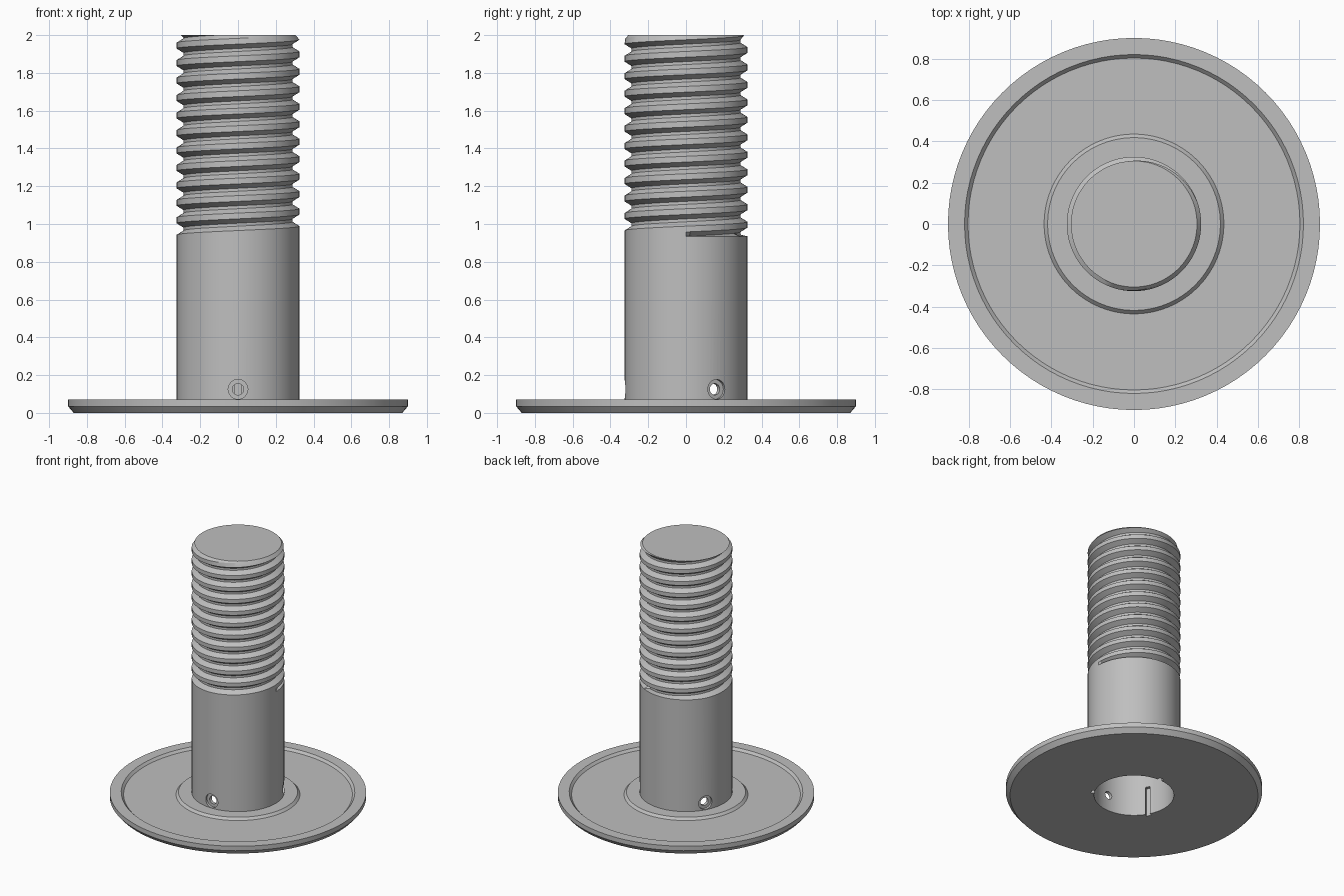
import bpy
import bmesh
import math
from mathutils import Matrix

SEGMENTS = 96
SHAFT_R = 0.325
THREAD_Z, TOP_Z = 0.935, 2.0
PITCH = 0.0925

if "Cube" in bpy.data.objects:
    bpy.data.objects.remove(bpy.data.objects["Cube"], do_unlink=True)

steel = bpy.data.materials.new("grey_steel")
steel.use_nodes = True
steel.diffuse_color = (0.52, 0.52, 0.52, 1)
steel.node_tree.nodes["Principled BSDF"].inputs["Base Color"].default_value = steel.diffuse_color


def make_object(name, bm):
    bmesh.ops.recalc_face_normals(bm, faces=bm.faces)
    mesh = bpy.data.meshes.new(name)
    bm.to_mesh(mesh)
    bm.free()
    obj = bpy.data.objects.new(name, mesh)
    mesh.materials.append(steel)
    bpy.context.collection.objects.link(obj)
    return obj


def activate(obj):
    bpy.ops.object.select_all(action='DESELECT')
    obj.select_set(True)
    bpy.context.view_layer.objects.active = obj


def smooth(obj):
    activate(obj)
    bpy.ops.object.shade_smooth_by_angle(angle=math.radians(25))


def lathe(name, profile):
    bm = bmesh.new()
    verts = [bm.verts.new((r, 0, z)) for r, z in profile]
    edges = [bm.edges.new(pair) for pair in zip(verts, verts[1:])]
    bmesh.ops.spin(bm, geom=verts + edges, cent=(0, 0, 0), axis=(0, 0, 1),
                   angle=math.tau, steps=SEGMENTS, use_merge=True)
    bmesh.ops.remove_doubles(bm, verts=bm.verts, dist=1e-5)
    return make_object(name, bm)


def cut(target, bm):
    cutter = make_object("cutter", bm)
    cutter.hide_render = True
    activate(target)
    mod = target.modifiers.new("cut", 'BOOLEAN')
    mod.operation = 'DIFFERENCE'
    mod.solver = 'EXACT'
    mod.object = cutter
    bpy.ops.object.modifier_apply(modifier=mod.name)
    bpy.data.objects.remove(cutter, do_unlink=True)


def radial_hole(angle, radius, r_in, r_out, z):
    # Cylinder lying along a horizontal radius
    bm = bmesh.new()
    place = (Matrix.Rotation(angle, 4, 'Z')
             @ Matrix.Translation(((r_in + r_out) / 2, 0, z))
             @ Matrix.Rotation(math.pi / 2, 4, 'Y'))
    bmesh.ops.create_cone(bm, cap_ends=True, segments=32, radius1=radius,
                          radius2=radius, depth=r_out - r_in, matrix=place)
    return bm


def key_slot(angle, r_in, r_out, width, height):
    bm = bmesh.new()
    place = (Matrix.Rotation(angle, 4, 'Z')
             @ Matrix.Translation(((r_in + r_out) / 2, 0, height / 2 - 0.02))
             @ Matrix.Diagonal((r_out - r_in, width, height + 0.04, 1)))
    bmesh.ops.create_cube(bm, size=1, matrix=place)
    return bm


# Flange with recessed ring, plain shaft and blind bore
body = lathe("flange_and_shaft", [
    (0, 0.8), (0.28, 0.8), (0.28, 0), (0.87, 0), (0.9, 0.035), (0.9, 0.07),
    (0.82, 0.07), (0.803, 0.052), (0.435, 0.052), (0.418, 0.07),
    (SHAFT_R, 0.07), (SHAFT_R, THREAD_Z), (0, THREAD_Z)])

# Three counterbored cross holes, with key slots opposite them
for i in range(3):
    angle = math.radians(30 + 120 * i)
    cut(body, radial_hole(angle, 0.052, 0.305, 0.4, 0.125))
    cut(body, radial_hole(angle, 0.03, 0.2, 0.4, 0.125))
    cut(body, key_slot(angle + math.pi, 0.2, 0.304, 0.035, 0.22))
smooth(body)


# Helical thread: each column holds the groove profile, shifted by its angle
def thread():
    groove = [(0, SHAFT_R), (0.25, 0.288), (0.42, 0.288), (0.67, SHAFT_R)]
    turns = int((TOP_Z - THREAD_Z) / PITCH) + 3
    bm = bmesh.new()
    columns = []
    for j in range(SEGMENTS + 1):
        a = math.tau * j / SEGMENTS
        column = []
        for k in range(-2, turns):
            for offset, r in groove:
                z = 0.896 + PITCH * (k + offset + j / SEGMENTS)
                if z <= THREAD_Z:
                    z, r = THREAD_Z, SHAFT_R
                z = min(z, TOP_Z)
                r = min(r, 0.305 + TOP_Z - z)
                if z == TOP_Z:
                    r = 0.305
                column.append(bm.verts.new((r * math.cos(a), r * math.sin(a), z)))
        columns.append(column)
    for left, right in zip(columns, columns[1:]):
        for i in range(len(left) - 1):
            bm.faces.new((left[i], right[i], right[i + 1], left[i + 1]))
    bmesh.ops.remove_doubles(bm, verts=bm.verts, dist=1e-5)
    bmesh.ops.dissolve_degenerate(bm, edges=bm.edges, dist=1e-5)
    # Close both ends
    for level in (THREAD_Z, TOP_Z):
        rim = [e for e in bm.edges if e.is_boundary
               and all(abs(v.co.z - level) < 1e-4 for v in e.verts)]
        bmesh.ops.contextual_create(bm, geom=rim)
    return make_object("threaded_end", bm)


smooth(thread())
